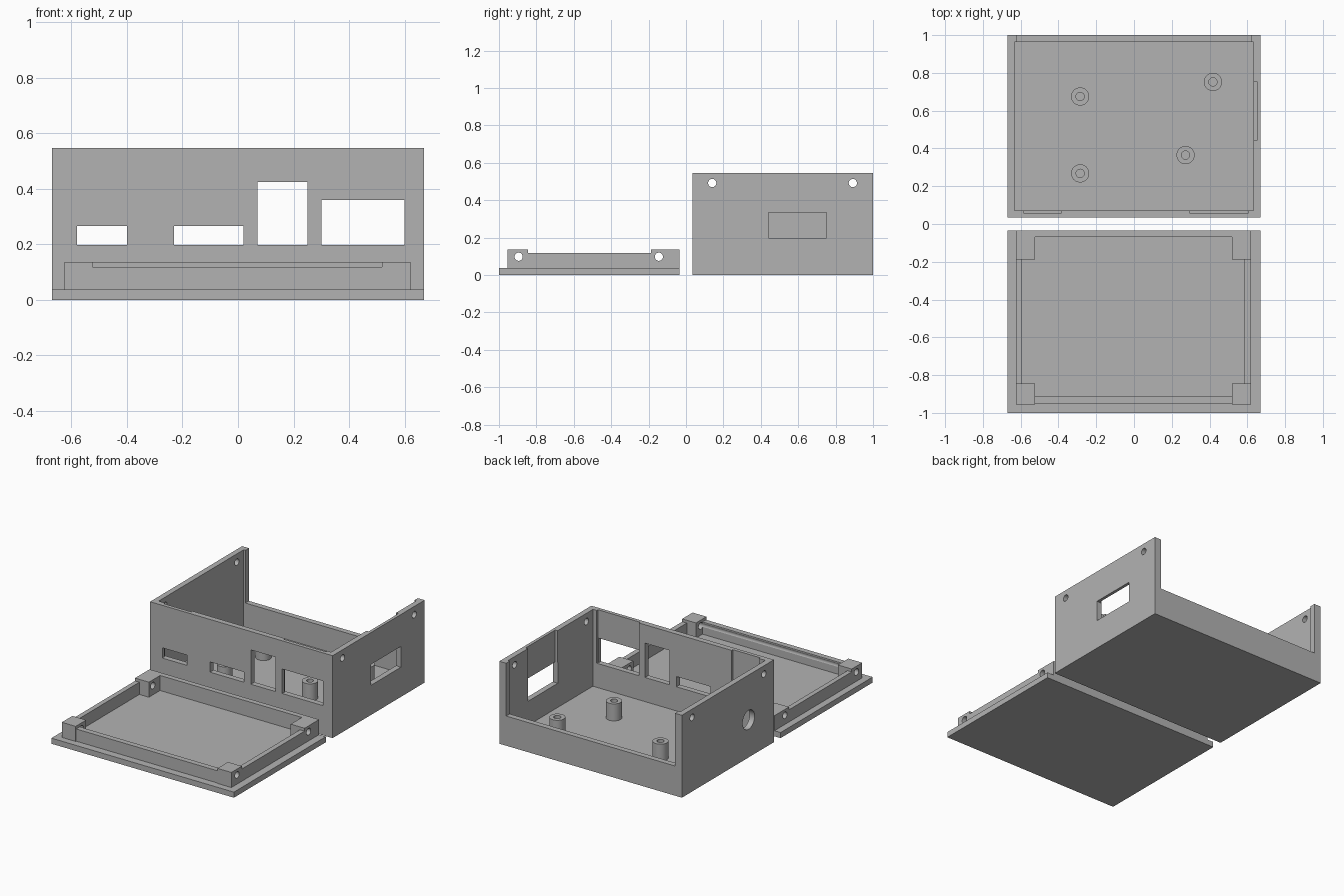
import bpy
import math
from mathutils import Matrix

cube = bpy.data.objects.get("Cube")
if cube:
    bpy.data.objects.remove(cube, do_unlink=True)

grey = bpy.data.materials.new("plain grey")
grey.use_nodes = True
grey.diffuse_color = (0.45, 0.45, 0.45, 1)
grey.node_tree.nodes["Principled BSDF"].inputs["Base Color"].default_value = (0.45, 0.45, 0.45, 1)


def box(name, x0, x1, y0, y1, z0, z1):
    bpy.ops.mesh.primitive_cube_add(size=1)
    ob = bpy.context.object
    ob.name = name
    ob.data.transform(Matrix.Translation(((x0 + x1) / 2, (y0 + y1) / 2, (z0 + z1) / 2))
                      @ Matrix.Diagonal((x1 - x0, y1 - y0, z1 - z0, 1)))
    return ob


def cylinder(name, centre, radius, length, along_x=False):
    bpy.ops.mesh.primitive_cylinder_add(vertices=40, radius=radius, depth=length)
    ob = bpy.context.object
    ob.name = name
    turn = Matrix.Rotation(math.pi / 2, 4, 'Y') if along_x else Matrix.Identity(4)
    ob.data.transform(Matrix.Translation(centre) @ turn)
    return ob


def combine(target, tool, operation='DIFFERENCE'):
    """Apply a boolean at once and throw the tool away."""
    mod = target.modifiers.new("combine", 'BOOLEAN')
    mod.operation = operation
    mod.solver = 'EXACT'
    mod.object = tool
    bpy.context.view_layer.update()
    graph = bpy.context.evaluated_depsgraph_get()
    mesh = bpy.data.meshes.new_from_object(target.evaluated_get(graph))
    target.modifiers.clear()
    target.data = mesh
    bpy.data.objects.remove(tool, do_unlink=True)


def finish(ob):
    ob.data.materials.clear()
    ob.data.materials.append(grey)
    bpy.ops.object.select_all(action='DESELECT')
    ob.select_set(True)
    bpy.context.view_layer.objects.active = ob
    bpy.ops.object.shade_smooth_by_angle(angle=math.radians(30))


W = 0.67        # half width of both parts
NEAR = 0.035    # gap edge next to y = 0
T = 0.037       # wall and floor thickness
SILL = 0.197    # lower edge of the port openings

# Tray: hollow body with a low back wall
tray = box("case_body", -W, W, NEAR, 1, 0, 0.547)
combine(tray, box("cavity", -W + T, W - T, NEAR + T, 1 - T, T, 0.7))
combine(tray, box("back_gap", -0.62, 0.62, 0.9, 1.1, 0.197, 0.7))

# Port openings in the front wall, and one in the +x wall
for x0, x1, top in ((-0.58, -0.4, 0.265), (-0.23, 0.02, 0.265),
                    (0.07, 0.25, 0.425), (0.3, 0.6, 0.36)):
    combine(tray, box("port", x0, x1, 0, 0.2, SILL, top))
combine(tray, box("side_port", 0.6, 0.7, 0.44, 0.75, SILL, 0.335))

# Shallow inner channels that run from the ports to the rim
for x0, x1 in ((-0.585, -0.385), (0.295, 0.605)):
    combine(tray, box("channel", x0, x1, 0.059, 0.2, SILL, 0.7))
combine(tray, box("side_channel", 0.6, 0.65, 0.443, 0.755, SILL, 0.7))

# Round cable hole and screw holes
combine(tray, cylinder("cable_hole", (-W, 0.3, 0.25), 0.063, 0.2, True))
for y in (0.14, 0.892):
    combine(tray, cylinder("screw_hole", (0, y, 0.492), 0.022, 2, True))
finish(tray)

# Standoffs on the floor
for x, y in ((-0.285, 0.675), (-0.285, 0.268), (0.418, 0.752), (0.273, 0.365)):
    post = cylinder("standoff", (x, y, 0.09), 0.048, 0.12)
    combine(post, cylinder("bore", (x, y, 0.1), 0.022, 0.12))
    finish(post)

# Lid: plate, four corner blocks and the lip between them
lid = box("lid", -W, W, -1, -NEAR, 0, T)
for x0, x1 in ((-0.625, -0.523), (0.518, 0.62)):
    combine(lid, box("front_block", x0, x1, -0.955, -0.845, 0.02, 0.137), 'UNION')
    combine(lid, box("back_block", x0, x1, -0.187, -NEAR, 0.02, 0.137), 'UNION')
for x0, x1 in ((-0.625, -0.593), (0.586, 0.62)):
    combine(lid, box("side_lip", x0, x1, -0.9, -0.1, 0.02, 0.118), 'UNION')
combine(lid, box("front_lip", -0.57, 0.57, -0.95, -0.913, 0.02, 0.118), 'UNION')
combine(lid, box("back_lip", -0.57, 0.57, -0.07, -NEAR, 0.02, 0.137), 'UNION')
for y in (-0.895, -0.145):
    combine(lid, cylinder("lid_screw_hole", (0, y, 0.098), 0.022, 2, True))
finish(lid)
